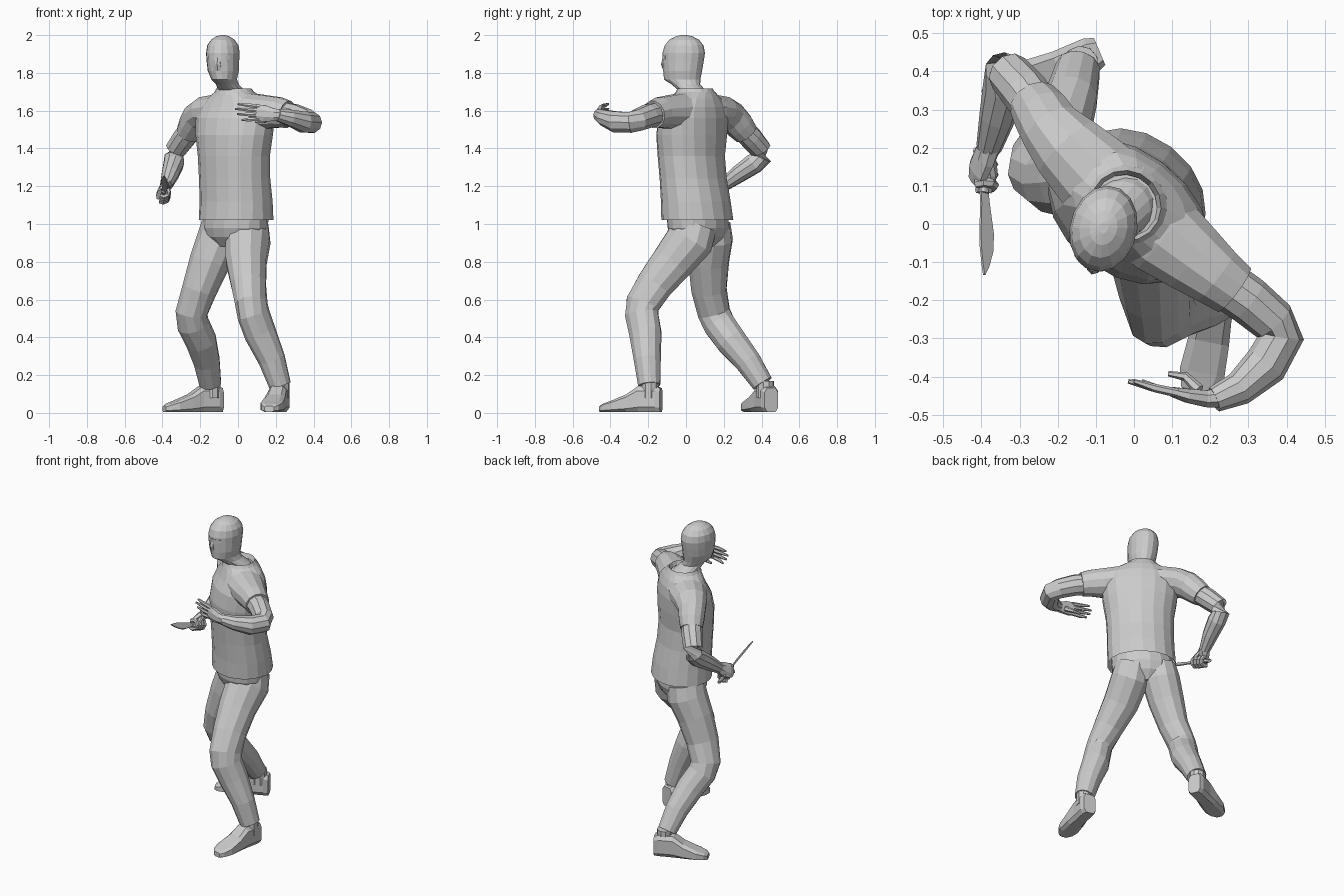
import bpy, bmesh
from math import sin, cos, pi
from mathutils import Vector as V

U = V((.8, -.6, 0))        # body's sideways direction (figure is turned)
Z = V((0, 0, 1))


def loft(name, rings, n=10, side=U, normal=None, p=1.0, caps=True):
    """Skin rings of (x, y, z, half width, half depth) along their path or a fixed normal."""
    bm = bmesh.new()
    pts = [V(r[:3]) for r in rings]
    loops = []
    for i, r in enumerate(rings):
        a, b = r[3], r[-1]
        t = normal or (pts[min(i + 1, len(pts) - 1)] - pts[max(i - 1, 0)]).normalized()
        s = (V(side) - t * V(side).dot(t)).normalized()
        o = t.cross(s)
        loop = []
        for k in range(n):
            w = 2 * pi * (k + .5) / n
            c, d = cos(w), sin(w)
            c = abs(c) ** p * (1 if c > 0 else -1)
            d = abs(d) ** p * (1 if d > 0 else -1)
            loop.append(bm.verts.new(pts[i] + s * a * c + o * b * d))
        loops.append(loop)
    for A, B in zip(loops, loops[1:]):
        for k in range(n):
            bm.faces.new((A[k], A[(k + 1) % n], B[(k + 1) % n], B[k]))
    if caps:
        bm.faces.new(loops[0][::-1])
        bm.faces.new(loops[-1])
    bmesh.ops.recalc_face_normals(bm, faces=bm.faces)
    me = bpy.data.meshes.new(name)
    bm.to_mesh(me)
    bm.free()
    ob = bpy.data.objects.new(name, me)
    bpy.context.collection.objects.link(ob)
    return ob


# T-shirt body, open at the hem
loft("shirt", [(-.01, .06, 1.02, .205, .178), (-.01, .052, 1.12, .202, .17),
               (-.018, .038, 1.24, .2, .16), (-.022, .028, 1.36, .204, .158),
               (-.02, .03, 1.47, .222, .162), (-.015, .038, 1.56, .232, .152),
               (-.01, .048, 1.62, .215, .132), (-.012, .05, 1.665, .165, .115),
               (-.018, .05, 1.7, .105, .1)], n=18, normal=Z, p=.96, caps=False)
# yoke and sleeves, running from cuff to cuff over the shoulders
loft("sleeves_and_shoulders",
     [(-.262, .318, 1.48, .068), (-.24, .285, 1.52, .078), (-.215, .245, 1.563, .084),
      (-.175, .2, 1.588, .088, .1), (-.11, .135, 1.595, .092, .115), (-.015, .05, 1.6, .1, .12),
      (.08, -.03, 1.595, .098, .115), (.155, -.09, 1.592, .09, .098),
      (.215, -.137, 1.59, .083), (.262, -.172, 1.58, .074)], n=12, side=Z)
# collar band
loft("collar", [(-.018, .05, 1.685, .115, .108), (-.022, .048, 1.718, .094, .092),
                (-.022, .048, 1.69, .084, .08)], n=16, normal=Z, caps=False)

# bare arms, bent at the elbow
loft("left_arm", [(.2, -.13, 1.59, .066), (.3, -.2, 1.572, .064), (.365, -.255, 1.55, .06),
                  (.388, -.293, 1.538, .058), (.345, -.37, 1.54, .058),
                  (.275, -.432, 1.562, .045), (.21, -.46, 1.578, .034)], side=Z)
loft("right_arm", [(-.23, .27, 1.53, .06), (-.285, .345, 1.455, .063), (-.328, .395, 1.395, .058),
                   (-.338, .402, 1.355, .053), (-.34, .36, 1.32, .056),
                   (-.358, .28, 1.265, .048), (-.38, .2, 1.205, .034)], side=Z)

# neck and masked head, turned slightly
F = V((-.25, -.97, 0))      # face direction
S = V((.97, -.25, 0))
loft("head", [(-.02, .05, 1.64, .1, .095), (-.03, .04, 1.7, .074, .072),
              (-.055, 0, 1.738, .06, .076), (-.073, -.02, 1.765, .066, .098),
              (-.078, -.018, 1.81, .081, .104), (-.08, -.015, 1.86, .085, .11),
              (-.08, -.012, 1.905, .088, .114), (-.08, -.01, 1.945, .082, .104),
              (-.08, -.01, 1.975, .062, .08), (-.08, -.01, 1.993, .036, .046),
              (-.08, -.01, 2.0, .012, .015)], n=16, side=S, normal=Z)
HC = V((-.08, -.013, 0))
loft("nose_ridge", [(*(HC + F * .1 + Z * 1.89), .01, .012), (*(HC + F * .105 + Z * 1.845), .018, .018),
                    (*(HC + F * .098 + Z * 1.81), .022, .012)], n=6, side=S, normal=Z)
loft("eye_opening", [(*(HC + S * .0855 * sin(w) + F * .111 * cos(w) + Z * 1.882), .014, .003)
                     for w in (k * .24 for k in range(-3, 4))], n=4, side=Z, p=.6)

# trousers
loft("pelvis", [(-.025, .068, .88, .09, .085), (-.02, .066, .93, .165, .13),
                (-.015, .064, .98, .185, .15), (-.01, .06, 1.06, .185, .152)], n=16, normal=Z)
loft("left_leg", [(.05, .055, 1.0, .108, .12), (.052, .025, .92, .116, .135),
                  (.043, -.07, .8, .108, .117), (.055, -.165, .68, .092, .104),
                  (.07, -.228, .58, .08, .1), (.082, -.235, .52, .08, .096),
                  (.118, -.215, .42, .082, .09), (.18, -.205, .28, .072, .072),
                  (.223, -.195, .145, .058, .06)], n=12)
loft("right_leg", [(-.085, .125, 1.0, .105, .115), (-.1, .13, .92, .115, .122),
                   (-.15, .12, .8, .108, .11), (-.205, .122, .65, .09, .098),
                   (-.246, .148, .53, .084, .09), (-.238, .175, .47, .085, .088),
                   (-.195, .24, .38, .083, .084), (-.165, .33, .27, .07, .072),
                   (-.147, .405, .155, .06, .058)], n=12)


# shoes: a wedge running heel to toe, with an ankle collar
def shoe(name, heel, toe, ankle):
    h, t = V(heel + (0,)), V(toe + (0,))
    d = (t - h).normalized()
    side = d.cross(Z)
    rings = []
    for f, half, height in ((0, .04, .125), (.08, .05, .135), (.36, .05, .135),
                            (.55, .057, .092), (.8, .062, .058), (.94, .048, .042), (1, .026, .03)):
        q = h.lerp(t, f)
        k = height / 2 / .92 ** .5
        rings.append((q.x, q.y, height / 2 + .006, half, k))
    loft(name, rings, n=8, side=side, normal=d, p=.5)
    loft(name + "_ankle", [(*ankle, .08, .048), (*ankle, .17, .047)], n=10, side=side, normal=Z)


shoe("left_shoe", (.232, -.132), (.165, -.455), (.226, -.19))
shoe("right_shoe", (-.09, .452), (-.39, .325), (-.14, .42))

# left hand: flat open palm, four spread fingers and a thumb
loft("left_palm", [(.23, -.455, 1.575, .034, .03), (.19, -.458, 1.578, .036, .024),
                   (.14, -.45, 1.585, .047, .02), (.1, -.44, 1.59, .045, .014)], n=8, side=Z)
for i, (x, z) in enumerate(((.02, 1.55), (-.005, 1.582), (-.015, 1.61), (0, 1.635))):
    z0 = 1.556 + i * .022
    loft(f"left_finger_{i + 1}", [(.115, -.443, z0, .012), (.055, -.43, (z0 + z) / 2, .011),
                                  (x, -.412, z, .006)], n=6, side=Z)
loft("left_thumb", [(.17, -.435, 1.565, .016), (.135, -.4, 1.545, .012),
                    (.09, -.392, 1.54, .007)], n=6, side=Z)

# knife held in the right fist
grip, tip = V((-.398, .225, 1.125)), V((-.385, -.135, 1.25))
L = (tip - grip).normalized()
W = V((.73, -.16, -.66))
W = (W - L * W.dot(L)).normalized()


def along(f, shift=0):
    return grip.lerp(tip, f) + W * shift


loft("knife_handle", [(*along(f), a, .01) for f, a in ((0, .017), (.1, .013), (.3, .014), (.4, .016))],
     n=8, side=W)
loft("knife_blade", [(*along(f, s), a, .004) for f, a, s in
                     ((.38, .016, 0), (.48, .018, .002), (.68, .028, .004), (.8, .027, .002),
                      (.92, .015, -.004), (1, .002, -.01))], n=4, side=W, p=.6)

# right fist: back of the hand and fingers curled round the handle
loft("right_palm", [(-.376, .21, 1.212, .034, .03), (-.392, .175, 1.19, .046, .026),
                    (-.408, .14, 1.17, .048, .022), (-.418, .115, 1.155, .034, .014)], n=8, side=L)
N = L.cross(W)
for i in range(4):
    c = along(.12 + i * .075)
    path = [c + (W * cos(w) + N * sin(w)) * .027 for w in (k * pi / 4 for k in range(-2, 5))]
    loft(f"right_finger_{i + 1}", [(*q, .013) for q in path], n=6, side=L)
loft("right_thumb", [(-.375, .165, 1.2, .015), (-.37, .13, 1.185, .013),
                     (*along(.38, .018), .009)], n=6, side=L)
